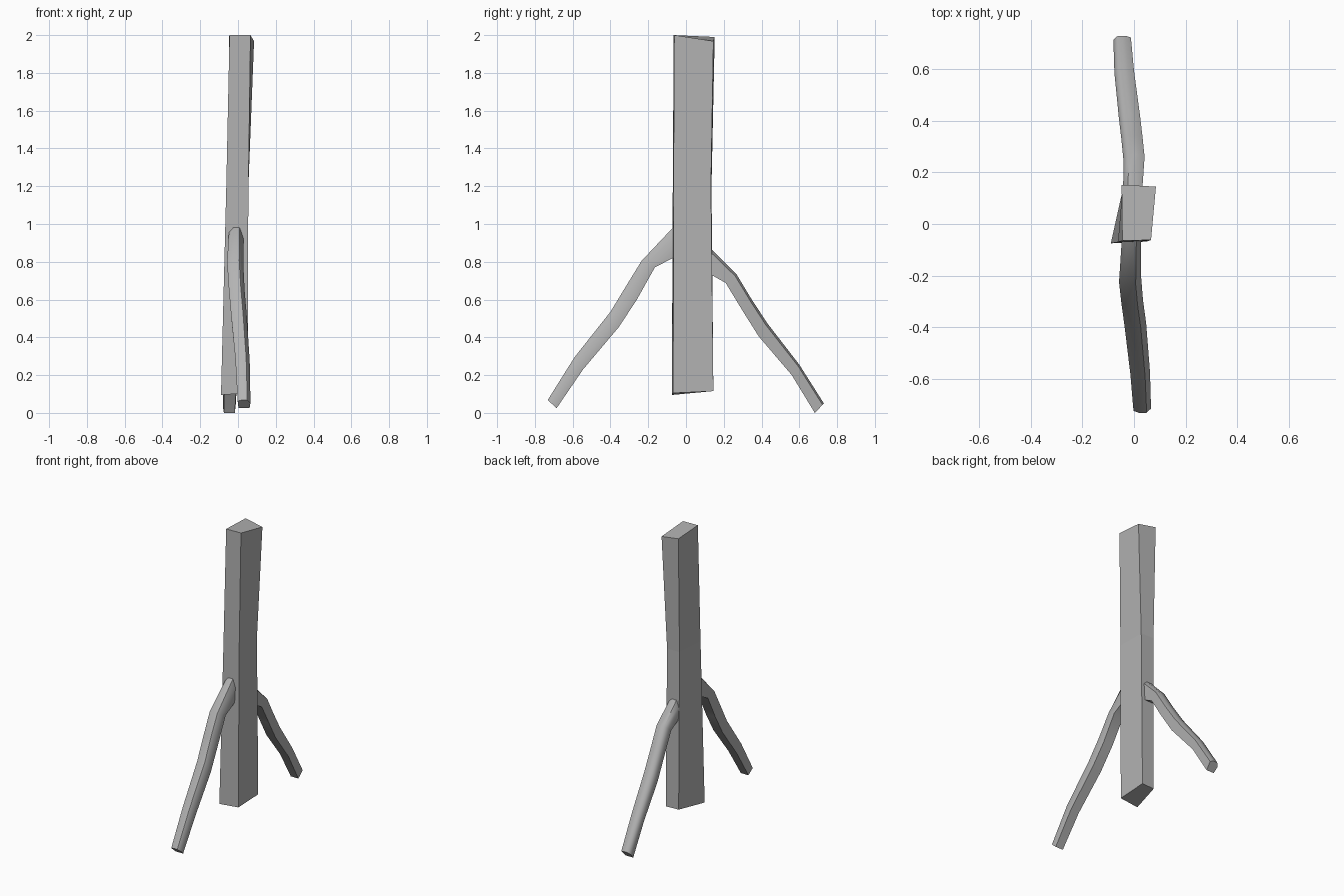
import bpy, bmesh, math

grey = bpy.data.materials.new("weathered_grey")
grey.diffuse_color = (0.45, 0.45, 0.45, 1)


def loft(name, rings, smooth=False):
    """Skin a closed tube through rings of equal point count and cap both ends."""
    bm = bmesh.new()
    vs = [[bm.verts.new(p) for p in r] for r in rings]
    n = len(rings[0])
    for a, b in zip(vs, vs[1:]):
        for i in range(n):
            j = (i + 1) % n
            bm.faces.new((a[i], a[j], b[j], b[i]))
    bm.faces.new(vs[0][::-1])
    bm.faces.new(vs[-1])
    bmesh.ops.recalc_face_normals(bm, faces=bm.faces[:])
    me = bpy.data.meshes.new(name)
    bm.to_mesh(me)
    bm.free()
    me.materials.append(grey)
    ob = bpy.data.objects.new(name, me)
    bpy.context.collection.objects.link(ob)
    if smooth:
        bpy.ops.object.select_all(action='DESELECT')
        ob.select_set(True)
        bpy.context.view_layer.objects.active = ob
        bpy.ops.object.shade_smooth_by_angle(angle=math.radians(53))
    return ob


# Square post, slightly twisted and pinched around the middle
loft("post", [
    [(-0.09, -0.075, 0.095), (0.05, -0.068, 0.105), (0.053, 0.145, 0.115), (-0.042, 0.14, 0.115)],
    [(-0.062, -0.07, 1.2), (0.055, -0.066, 1.2), (0.052, 0.132, 1.2), (-0.045, 0.135, 1.2)],
    [(-0.045, -0.065, 2.0), (0.066, -0.062, 2.0), (0.085, 0.145, 1.968), (-0.048, 0.152, 1.99)],
])

# Prop cross-section: flat sides and base, rounded top leaning to one side
SECTION = ((-0.5, 1), (0.4, 1), (1, 0.85), (0.85, 0), (-0.85, 0), (-1, 0.65))


# Bent prop: each station is (upper y, upper z, lower y, lower z, x centre, half width)
def prop(name, stations, sign):
    rings = []
    for uy, uz, ly, lz, x, w in stations:
        ring = []
        for sx, t in SECTION:
            y, z = ly + (uy - ly) * t, lz + (uz - lz) * t
            ring.append((sign * (sx * w - x), sign * y, z))
        rings.append(ring)
    loft(name, rings, smooth=True)


prop("front_prop", [
    (0.03, 1.0, 0.03, 0.845, -0.01, 0.036),
    (0.07, 0.98, 0.07, 0.82, -0.01, 0.038),
    (0.235, 0.805, 0.165, 0.77, -0.015, 0.043),
    (0.315, 0.675, 0.26, 0.60, -0.007, 0.042),
    (0.40, 0.535, 0.355, 0.455, 0.005, 0.042),
    (0.59, 0.295, 0.545, 0.23, 0.024, 0.038),
    (0.732, 0.068, 0.685, 0.025, 0.032, 0.034),
], -1)
prop("back_prop", [
    (0.08, 0.92, 0.08, 0.745, 0.005, 0.036),
    (0.13, 0.872, 0.13, 0.733, 0.005, 0.037),
    (0.27, 0.73, 0.21, 0.688, 0.0, 0.041),
    (0.345, 0.605, 0.30, 0.54, 0.008, 0.041),
    (0.43, 0.475, 0.385, 0.405, 0.018, 0.041),
    (0.60, 0.255, 0.56, 0.20, 0.038, 0.038),
    (0.73, 0.05, 0.682, 0.0, 0.046, 0.034),
], 1)
